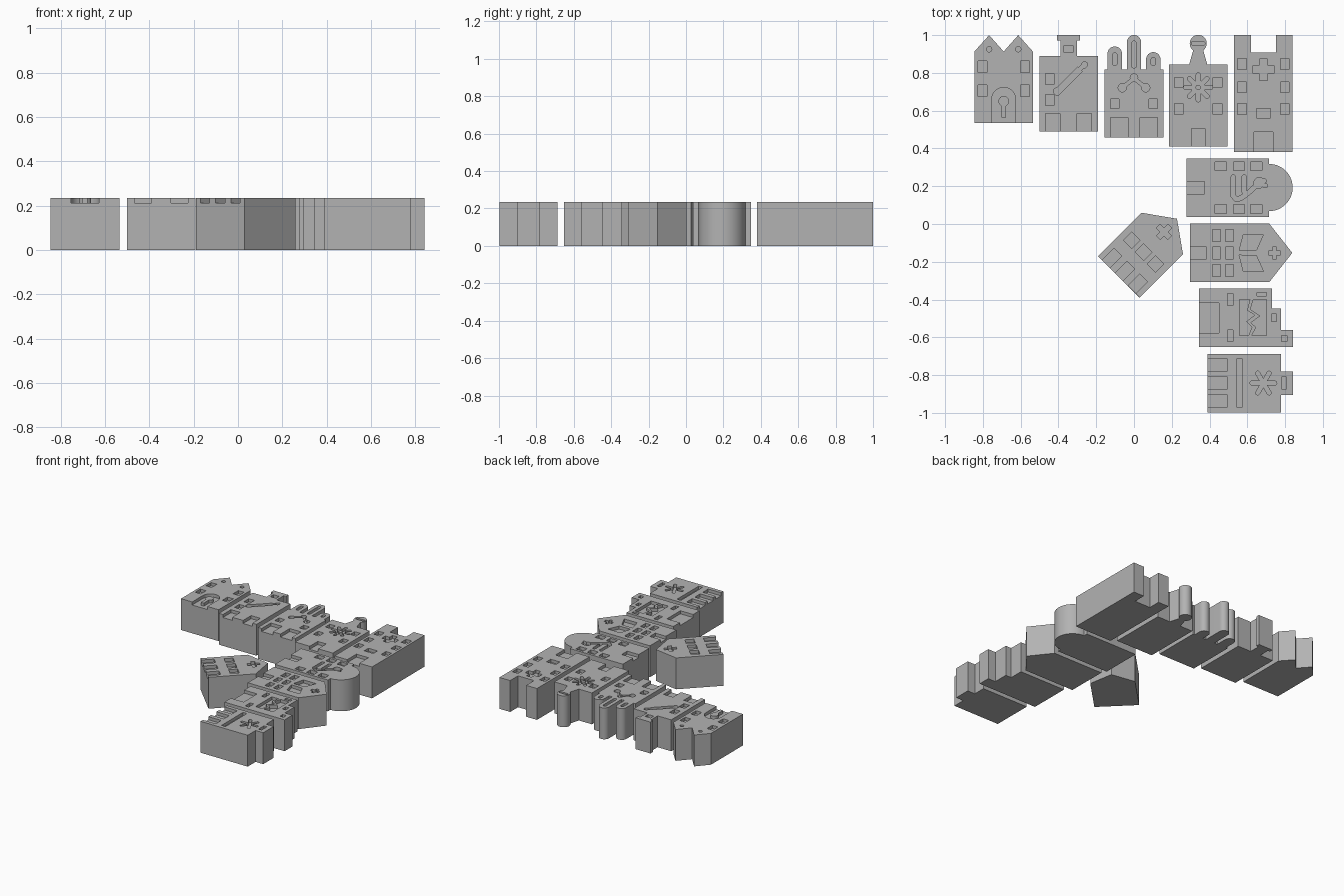
import bpy, bmesh, math
from math import radians, sin, cos, pi
from mathutils import Matrix, Vector

HEIGHT, DEPTH, HALF = .234, .023, .155

default = bpy.data.objects.get("Cube")
if default:
    bpy.data.objects.remove(default, do_unlink=True)

grey = bpy.data.materials.new("plain grey")
grey.use_nodes = True
colour = (.45, .45, .45, 1)
grey.diffuse_color = colour
grey.node_tree.nodes["Principled BSDF"].inputs["Base Color"].default_value = colour


# ---- flat outlines: u runs across a house, v runs from its base to its roof ----
def rect(u, v, width, height):
    a, b = width / 2, height / 2
    return [(u - a, v - b), (u + a, v - b), (u + a, v + b), (u - a, v + b)]


def window(u, v, width=.047, height=.058):
    return rect(u, v, width, height)


def door(u, width, height):
    """Recess that is open at the base edge."""
    return rect(u, height / 2 - DEPTH, width, height + 2 * DEPTH)


def arc(u, v, radius, start, end, steps=16):
    angles = [radians(start + (end - start) * i / steps) for i in range(steps + 1)]
    return [(u + radius * cos(a), v + radius * sin(a)) for a in angles]


def disc(u, v, radius):
    return arc(u, v, radius, 0, 360, 20)[:-1]


def bar(start, end, width, rounded=True):
    """Straight stroke with round or square ends."""
    a, b = Vector(start), Vector(end)
    angle = math.degrees(math.atan2(b.y - a.y, b.x - a.x))
    if rounded:
        return (arc(b.x, b.y, width / 2, angle - 90, angle + 90, 8)
                + arc(a.x, a.y, width / 2, angle + 90, angle + 270, 8))
    side = (b - a).orthogonal().normalized() * width / 2
    return [tuple(p) for p in (a - side, b - side, b + side, a + side)]


def stroke(points, width):
    return [bar(a, b, width) for a, b in zip(points, points[1:])]


def star(v, arms, length, width, start=0):
    """Arms that cross at one centre on the middle line."""
    spokes = []
    for i in range(arms):
        a = start + pi * i / arms
        du, dv = cos(a) * length, sin(a) * length
        spokes.append(bar((-du, v - dv), (du, v + dv), width))
    return spokes


def plus(v, reach, width):
    return [rect(0, v, 2 * reach, width), rect(0, v, width, 2 * reach)]


def flip(outline):
    return [(-u, v) for u, v in reversed(outline)]


def both(*outlines):
    return [o for item in outlines for o in (item, flip(item))]


def symmetric(right):
    """Close a house outline from its right half, base to roof."""
    return [(HALF, 0)] + right + flip(right) + [(-HALF, 0)]


# ---- solids ----
def prism(bm, outline, low, high):
    area = sum(a[0] * b[1] - b[0] * a[1] for a, b in zip(outline, outline[1:] + outline[:1]))
    if area < 0:
        outline = outline[::-1]
    bottom = [bm.verts.new((u, v, low)) for u, v in outline]
    top = [bm.verts.new((u, v, high)) for u, v in outline]
    bm.faces.new(bottom[::-1])
    bm.faces.new(top)
    for i in range(len(outline)):
        j = (i + 1) % len(outline)
        bm.faces.new((bottom[i], bottom[j], top[j], top[i]))


def solid(name, outlines, low, high, place):
    bm = bmesh.new()
    for outline in outlines:
        prism(bm, outline, low, high)
    mesh = bpy.data.meshes.new(name)
    bm.to_mesh(mesh)
    bm.free()
    mesh.materials.append(grey)
    obj = bpy.data.objects.new(name, mesh)
    obj.matrix_world = place
    bpy.context.collection.objects.link(obj)
    return obj


def house(name, x, y, turn, outline, cuts, posts=()):
    place = Matrix.Translation((x, y, 0)) @ Matrix.Rotation(radians(turn), 4, "Z")
    body = solid(name, [outline], 0, HEIGHT, place)
    cutter = solid(name + "_cutter", cuts, HEIGHT - DEPTH, HEIGHT + DEPTH, place)
    cut = body.modifiers.new("recesses", "BOOLEAN")
    cut.operation, cut.object, cut.solver, cut.use_self = "DIFFERENCE", cutter, "EXACT", True
    bpy.context.view_layer.update()
    carved = bpy.data.meshes.new_from_object(body.evaluated_get(bpy.context.evaluated_depsgraph_get()))
    body.modifiers.clear()
    body.data = carved
    bpy.data.objects.remove(cutter, do_unlink=True)
    shown = [body]
    if posts:
        shown.append(solid(name + "_raised_detail", posts, HEIGHT - DEPTH, HEIGHT, place))
    for obj in shown:
        bpy.ops.object.select_all(action="DESELECT")
        obj.select_set(True)
        bpy.context.view_layer.objects.active = obj
        bpy.ops.object.shade_smooth_by_angle(angle=radians(30))


# ---- back row, roofs toward +y ----
house("twin_gable_house", -.69, .535, 0,
      symmetric([(HALF, .378), (.077, .465), (0, .378)])[:4]
      + symmetric([(HALF, .378), (.077, .465), (0, .378)])[5:],
      both(window(.112, .297, height=.062), window(.112, .17, height=.062), disc(.077, .39, .014))
      + [arc(0, .125, .063, 0, 180) + [(-.063, -DEPTH), (.063, -DEPTH)]],
      posts=[arc(0, .115, .028, -65, 245) + [(-.012, .03), (.012, .03)]])

house("capped_chimney_house", -.346, .49, 0,
      symmetric([(HALF, .4), (.043, .4), (.043, .482), (.061, .482), (.061, .51)]),
      both(door(.083, .077, .095))
      + [window(-.1, .278), window(-.1, .167), window(0, .437, height=.037),
         bar((-.055, .215), (.06, .33), .034, False), bar((.05, .32), (.088, .358), .02),
         disc(.083, .352, .016), disc(-.06, .212, .02)])

house("three_tower_house", 0, .457, 0,
      [(-HALF, 0), (HALF, 0), (HALF, .36), (.14, .36)] + arc(.102, .415, .038, 0, 180)
      + [(.064, .36), (.038, .36)] + arc(0, .505, .038, 0, 180)
      + [(-.038, .36), (-.064, .36)] + arc(-.102, .445, .038, 0, 180)
      + [(-.14, .36), (-HALF, .36)],
      both(window(.102, .18, height=.052), door(.078, .093, .108), disc(.062, .264, .022),
           bar((0, .315), (.062, .264), .018))
      + [disc(0, .318, .02), bar((0, .38), (0, .5), .024),
         bar((-.102, .393), (-.102, .438), .024), bar((.102, .393), (.102, .412), .024)])

house("ball_top_house", .34, .41, 0,
      symmetric([(HALF, .435), (.048, .435)] + arc(0, .546, .045, -54, 89, 14)),
      both(window(.103, .34, height=.053), window(.103, .2))
      + [door(0, .07, .095), bar((-.028, .546), (.028, .546), .018)]
      + star(.313, 4, .066, .022) + [disc(0, .313, .036)],
      posts=[disc(0, .313, .014)])

house("notched_top_house", .685, .38, 0,
      symmetric([(HALF, .62), (.066, .62), (.066, .527)]),
      both(*[window(.113, v) for v in (.466, .344, .228)])
      + [window(0, .207, .075, .05), door(0, .1, .108)] + plus(.437, .056, .042))

# ---- side column, roofs toward +x ----
house("domed_house", .278, .193, -90,
      symmetric([(HALF, .437)] + arc(0, .437, .125, 0, 89, 14)),
      both(*[window(.113, v, height=.06) for v in (.182, .278, .37)]) + [door(0, .066, .095)]
      + stroke([(-.055, .248), (.045, .248), (.063, .264), (.055, .29), (.03, .325), (-.02, .38),
                (-.035, .41)], .024)
      + stroke([(-.055, .305), (.02, .305)], .024)
      + [disc(-.025, .385, .028), bar((-.02, .385), (-.01, .42), .02)])

house("pointed_roof_house", .296, -.153, -90,
      symmetric([(HALF, .42)])[:2] + [(0, .542)] + symmetric([(HALF, .42)])[2:],
      both(*[window(.093, v, .063, .042) for v in (.14, .21)],
           [(.012, .261), (.015, .352), (.098, .389), (.098, .283)])
      + [window(0, v, .063, .042) for v in (.14, .21)] + [door(0, .064, .087)]
      + plus(.448, .032, .022))

house("stepped_house", .344, -.497, -90,
      [(-HALF, 0), (HALF, 0), (HALF, .497), (.063, .497), (.063, .434), (-.05, .434),
       (-.05, .386), (-HALF, .386)],
      [door(0, .158, .106), window(-.098, .165, .063, .029), window(.095, .165, .06, .029),
       window(-.125, .332, .02, .05), window(0, .397, .04, .026), window(.108, .452, .032, .03),
       [(-.098, .214), (-.098, .27), (-.04, .255), (-.015, .295), (.02, .25), (.05, .28),
        (.093, .262), (.093, .214)],
       [(-.098, .357), (-.098, .288), (-.045, .272), (-.01, .325), (.025, .275), (.05, .302),
        (.093, .28), (.093, .357)]])

house("short_chimney_house", .389, -.842, -90,
      symmetric([(HALF, .389), (.062, .389), (.062, .452)]),
      both(door(.095, .064, .106))
      + [door(0, .064, .106), window(0, .169, .254, .032), window(0, .405, .064, .026)]
      + star(.296, 3, .06, .022, pi / 2))

# ---- loose house, turned diagonally ----
house("diagonal_house", -.08, -.28, -45,
      symmetric([(HALF, .325)])[:2] + [(0, .435)] + symmetric([(HALF, .325)])[2:],
      [door(u, .058, .088) for u in (-.097, 0, .097)]
      + [window(u, .186, .062, .062) for u in (-.089, 0, .089)]
      + plus(.337, .043, .028))
